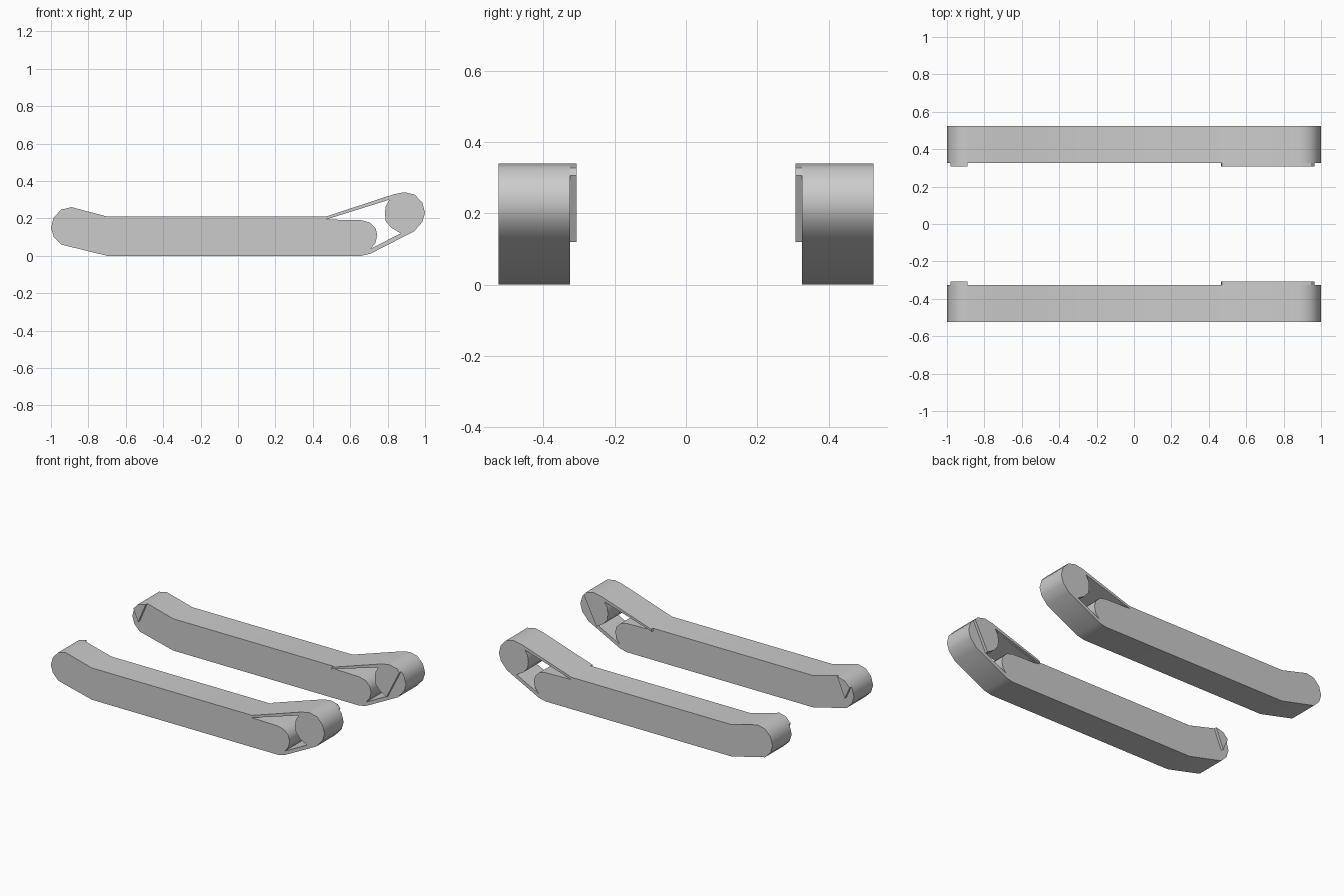
import bpy
from math import pi

if "Cube" in bpy.data.objects:
    bpy.data.objects.remove(bpy.data.objects["Cube"])


def extrude_profile(name, loops, y0, y1):
    """Fill x-z loops (later loops are holes) and extrude from y0 to y1."""
    curve = bpy.data.curves.new(name, 'CURVE')
    curve.dimensions = '2D'
    curve.fill_mode = 'BOTH'
    curve.extrude = abs(y1 - y0) / 2
    for loop in loops:
        spline = curve.splines.new('POLY')
        spline.points.add(len(loop) - 1)
        for p, (x, z) in zip(spline.points, loop):
            p.co = (x, z, 0, 1)
        spline.use_cyclic_u = True
    obj = bpy.data.objects.new(name, curve)
    bpy.context.collection.objects.link(obj)
    obj.location.y = (y0 + y1) / 2
    obj.rotation_euler.x = pi / 2
    bpy.ops.object.select_all(action='DESELECT')
    obj.select_set(True)
    bpy.context.view_layer.objects.active = obj
    bpy.ops.object.convert(target='MESH')
    obj = bpy.context.object
    obj.name = name
    bpy.ops.object.shade_smooth_by_angle(angle=0.6)
    return obj


# Outer line of the track belt
outline = [(-0.70, 0.0), (0.66, 0.0), (0.71, 0.012), (0.94, 0.13),
           (0.985, 0.18), (1.0, 0.23), (0.985, 0.285), (0.945, 0.327),
           (0.89, 0.34), (0.83, 0.328), (0.47, 0.21), (-0.70, 0.21),
           (-0.89, 0.26), (-0.945, 0.247), (-0.985, 0.205), (-1.0, 0.15),
           (-0.985, 0.10), (-0.945, 0.06)]

# Opening between belt, body end and raised wheel
opening = [(0.47, 0.194), (0.66, 0.19), (0.705, 0.178), (0.735, 0.148),
           (0.745, 0.11), (0.735, 0.07), (0.71, 0.038), (0.87, 0.12),
           (0.82, 0.15), (0.79, 0.185), (0.785, 0.23), (0.79, 0.265),
           (0.81, 0.30)]

# Thin raised plates on the inner faces
wheel_plate = [(0.465, 0.195), (0.81, 0.30), (0.79, 0.265), (0.785, 0.23),
               (0.79, 0.185), (0.82, 0.15), (0.87, 0.12), (0.964, 0.306),
               (0.945, 0.327), (0.89, 0.34), (0.83, 0.328), (0.47, 0.21)]
rear_plate = [(-0.945, 0.13), (-0.89, 0.26), (-0.945, 0.247), (-0.98, 0.21)]

for label, s in (("right", -1), ("left", 1)):
    extrude_profile(label + "_track", [outline, opening], s * 0.325, s * 0.525)
    extrude_profile(label + "_wheel_plate", [wheel_plate], s * 0.307, s * 0.325)
    extrude_profile(label + "_rear_plate", [rear_plate], s * 0.307, s * 0.325)
